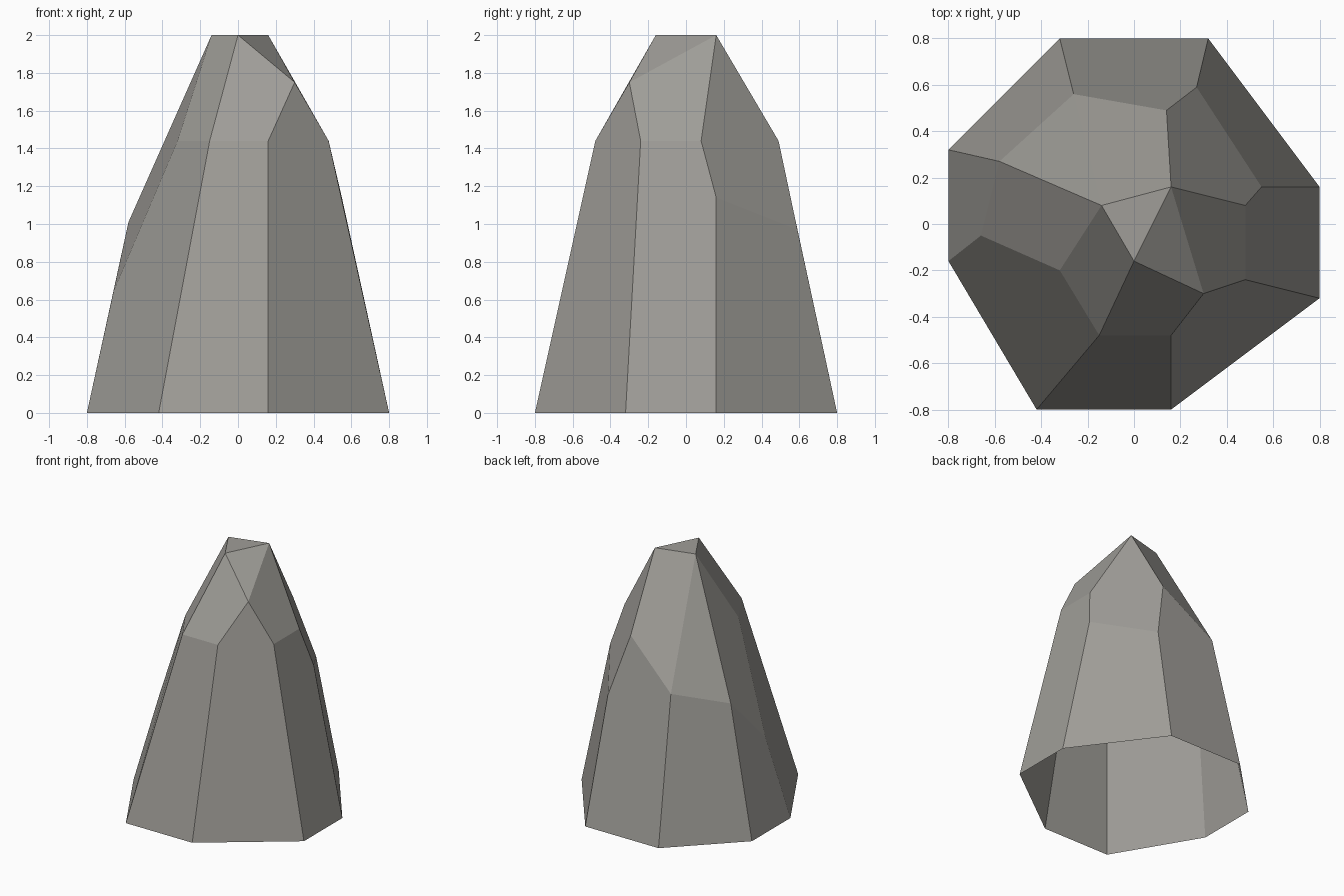
import bpy
import bmesh
import math

default_cube = bpy.data.objects.get("Cube")
if default_cube:
    bpy.data.objects.remove(default_cube, do_unlink=True)


def make_material(name, colour):
    material = bpy.data.materials.new(name)
    material.use_nodes = True
    material.diffuse_color = colour
    shader = next(n for n in material.node_tree.nodes if n.type == "BSDF_PRINCIPLED")
    shader.inputs["Base Color"].default_value = colour
    return material


def faceted_rock(name, corners, material):
    """Wrap flat facets around the corners, leaving the underside open."""
    bm = bmesh.new()
    for corner in corners:
        bm.verts.new(corner)
    bmesh.ops.convex_hull(bm, input=bm.verts[:])

    # merge nearly coplanar triangles into broad chiselled facets
    bmesh.ops.dissolve_limit(bm, angle_limit=math.radians(2.5),
                             verts=bm.verts[:], edges=bm.edges[:])
    bmesh.ops.recalc_face_normals(bm, faces=bm.faces[:])

    # open underside
    underside = [f for f in bm.faces if f.normal.z < -0.9]
    bmesh.ops.delete(bm, geom=underside, context="FACES")

    mesh = bpy.data.meshes.new(name)
    bm.to_mesh(mesh)
    bm.free()
    mesh.materials.append(material)
    rock = bpy.data.objects.new(name, mesh)
    bpy.context.collection.objects.link(rock)
    return rock


def ring(height, outline):
    return [(x, y, height) for x, y in outline]


# footprint on the ground
footprint = ring(0, [(-0.42, -0.8), (0.16, -0.8), (0.8, -0.32), (0.8, 0.16),
                     (0.32, 0.8), (-0.32, 0.8), (-0.8, 0.32), (-0.8, -0.16)])

# shoulder where the steep walls break towards the peak
shoulder = ring(1.44, [(-0.15, -0.48), (0.16, -0.48), (0.48, -0.24),
                       (0.48, 0.08), (0.14, 0.49), (-0.32, -0.2)])

# chipped corners above and below the shoulder
chips = [(0.3, -0.3, 1.75), (0.55, 0.16, 1.14), (0.27, 0.59, 0.97),
         (-0.26, 0.56, 1.11), (-0.58, 0.27, 1.01), (-0.66, -0.05, 0.64)]

# small triangular summit
summit = ring(2, [(-0.14, 0.08), (0.16, 0.16), (0, -0.16)])

stone = make_material("warm grey stone", (0.35, 0.34, 0.315, 1))
faceted_rock("rock", footprint + shoulder + chips + summit, stone)
